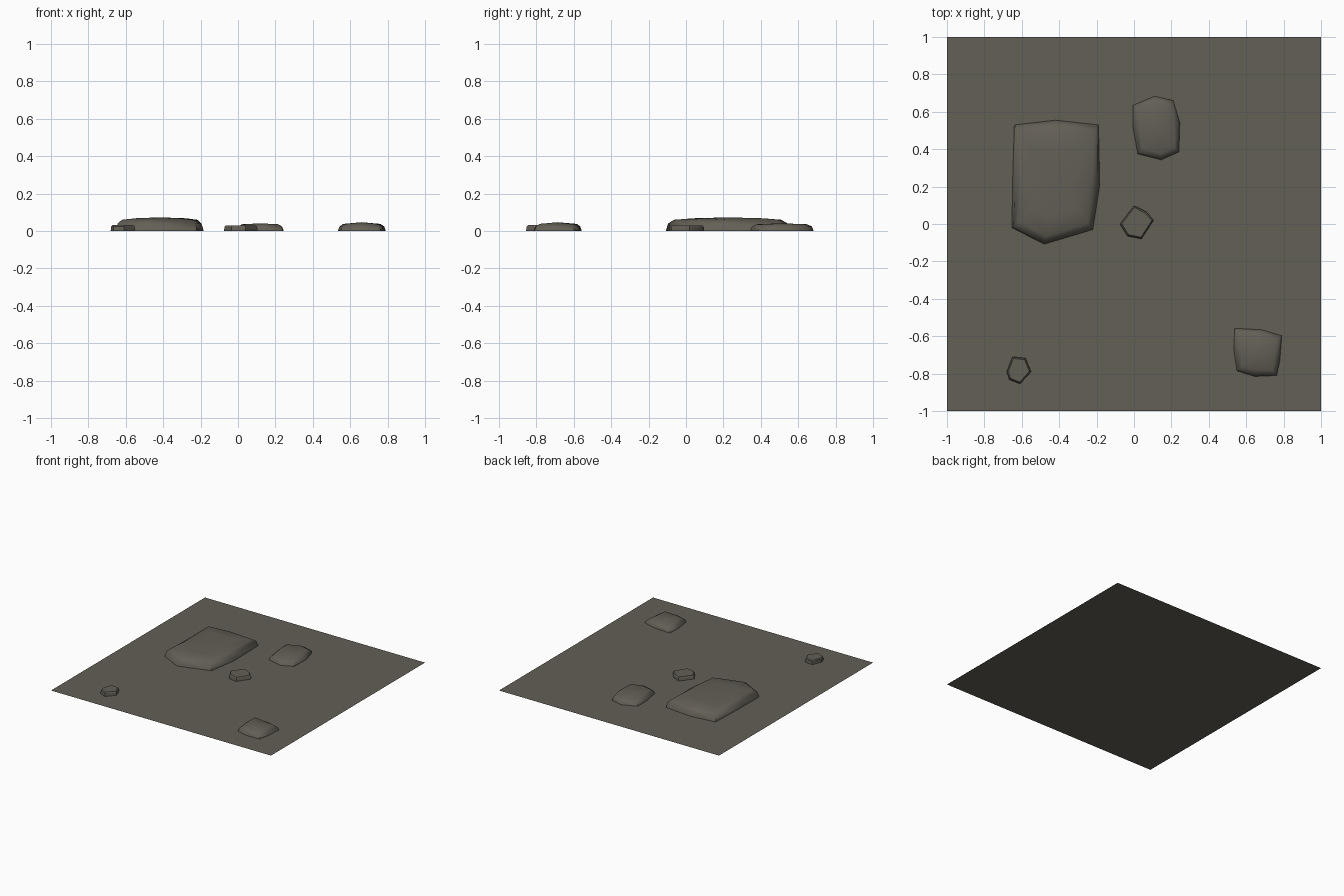
import bpy, bmesh, math
from mathutils import Vector

if "Cube" in bpy.data.objects:
    bpy.data.objects.remove(bpy.data.objects["Cube"])

# One shared earthy grey
mat = bpy.data.materials.new("earth grey")
mat.diffuse_color = (0.125, 0.115, 0.093, 1)
mat.use_nodes = True
mat.node_tree.nodes["Principled BSDF"].inputs["Base Color"].default_value = mat.diffuse_color


def finish(name, bm, smooth_angle=None):
    bmesh.ops.recalc_face_normals(bm, faces=bm.faces)
    if sum(f.normal.z for f in bm.faces) < 0:
        bmesh.ops.reverse_faces(bm, faces=bm.faces)
    me = bpy.data.meshes.new(name)
    bm.to_mesh(me)
    bm.free()
    me.materials.append(mat)
    ob = bpy.data.objects.new(name, me)
    bpy.context.collection.objects.link(ob)
    if smooth_angle:
        bpy.ops.object.select_all(action='DESELECT')
        ob.select_set(True)
        bpy.context.view_layer.objects.active = ob
        bpy.ops.object.shade_smooth_by_angle(angle=math.radians(smooth_angle))


def stone(name, outline, rings, peak, smooth_angle):
    """Outline at the ground, then rings of (inset, height), then a central peak."""
    bm = bmesh.new()
    pts = [Vector((x, y, 0)) for x, y in outline]
    xs, ys = zip(*outline)
    c = Vector(((min(xs) + max(xs)) / 2, (min(ys) + max(ys)) / 2, 0))
    n = len(pts)
    prev = [bm.verts.new(p) for p in pts]
    for inset, z in rings:
        cur = []
        for p in pts:
            q = p + (c - p).normalized() * inset
            cur.append(bm.verts.new((q.x, q.y, z)))
        for i in range(n):
            j = (i + 1) % n
            bm.faces.new((prev[i], prev[j], cur[j], cur[i]))
        prev = cur
    if peak is None:
        bm.faces.new(prev)
    else:
        top = bm.verts.new((c.x, c.y, peak))
        for i in range(n):
            bm.faces.new((prev[i], prev[(i + 1) % n], top))
    finish(name, bm, smooth_angle)


# Flat ground sheet
bm = bmesh.new()
bmesh.ops.create_grid(bm, x_segments=1, y_segments=1, size=1)
finish("ground_sheet", bm)

# Domed stones with softened rims
stone("large_slab",
      [(-.64, .53), (-.42, .555), (-.19, .53), (-.183, .21), (-.22, -.03),
       (-.48, -.108), (-.652, -.02), (-.65, .2)],
      [(.012, .04), (.045, .06), (.15, .068)], .073, 60)
stone("rounded_stone",
      [(-.005, .635), (.11, .683), (.21, .66), (.245, .54), (.24, .385),
       (.145, .343), (.02, .375), (-.005, .515)],
      [(.01, .024), (.035, .036)], .041, 60)
stone("square_stone",
      [(.538, -.558), (.68, -.565), (.79, -.597), (.78, -.73), (.763, -.81),
       (.645, -.815), (.55, -.785), (.533, -.67)],
      [(.01, .024), (.035, .038)], .047, 60)

# Small flat-topped pebbles
stone("middle_pebble",
      [(0, .098), (.065, .067), (.105, .02), (.04, -.08), (-.035, -.065), (-.075, 0)],
      [(.003, .022), (.01, .03)], None, 30)
stone("corner_pebble",
      [(-.65, -.71), (-.58, -.717), (-.55, -.79), (-.61, -.855), (-.667, -.832), (-.681, -.79)],
      [(.003, .024), (.01, .031)], None, 30)
